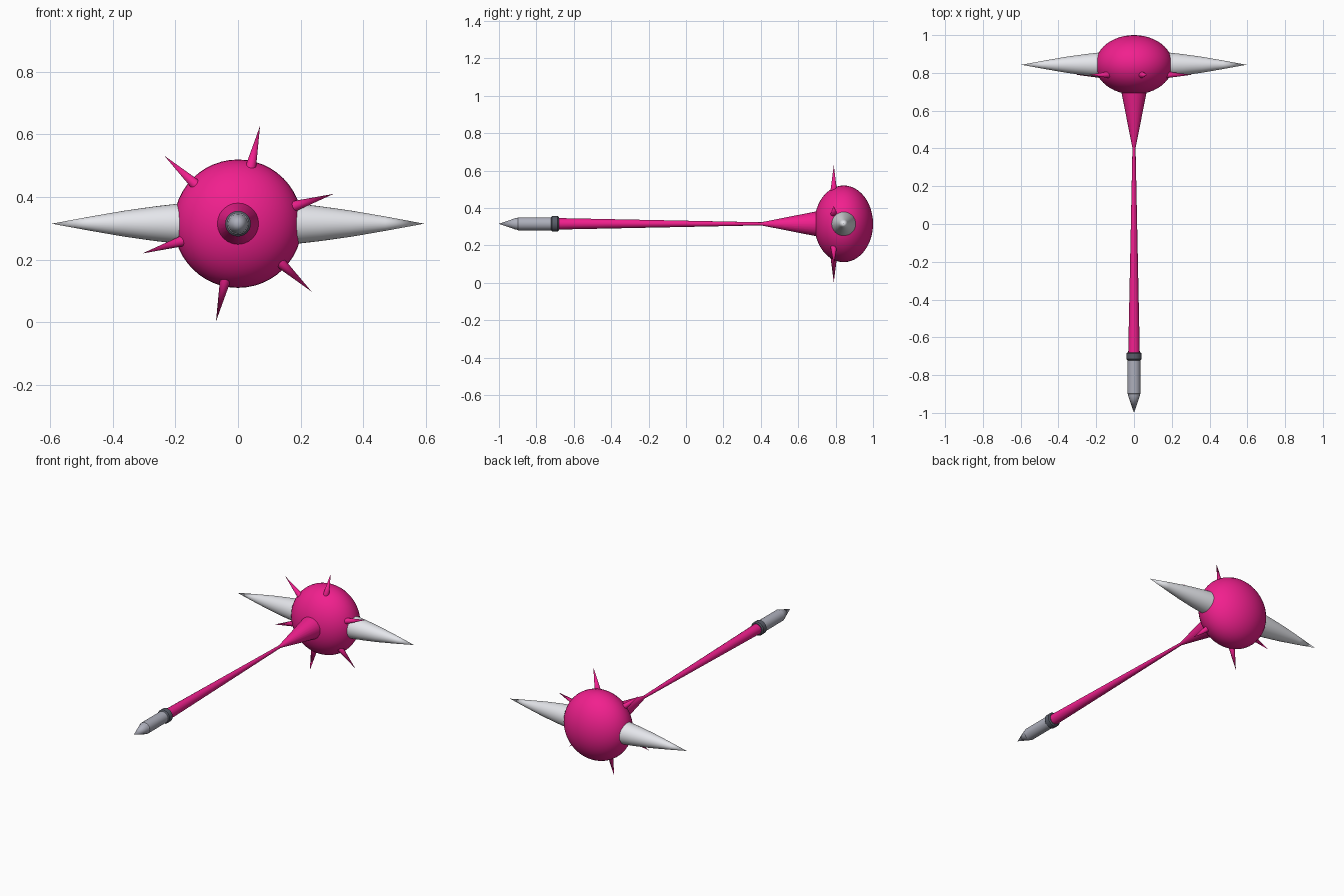
import bpy, bmesh
from math import cos, sin, pi, radians
from mathutils import Vector, Matrix

if "Cube" in bpy.data.objects:
    bpy.data.objects.remove(bpy.data.objects["Cube"])

CY, CZ = 0.843, 0.315  # head centre


def material(name, rgb):
    m = bpy.data.materials.new(name)
    m.diffuse_color = (*rgb, 1)
    m.use_nodes = True
    m.node_tree.nodes["Principled BSDF"].inputs["Base Color"].default_value = m.diffuse_color
    return m


PINK = material("pink", (0.88, 0.014, 0.27))
WHITE = material("pale_horn", (0.78, 0.79, 0.83))
STEEL = material("steel", (0.42, 0.43, 0.50))
DARK = material("dark_steel", (0.10, 0.11, 0.14))


def finish(name, bm, mat):
    bmesh.ops.recalc_face_normals(bm, faces=bm.faces)
    me = bpy.data.meshes.new(name)
    bm.to_mesh(me)
    bm.free()
    me.materials.append(mat)
    ob = bpy.data.objects.new(name, me)
    bpy.context.collection.objects.link(ob)
    bpy.ops.object.select_all(action='DESELECT')
    bpy.context.view_layer.objects.active = ob
    ob.select_set(True)
    bpy.ops.object.shade_smooth_by_angle(angle=radians(35))
    return ob


def turned(name, profile, origin, direction, mat, sides=24):
    """Lathe (distance, radius) pairs around a direction; ends are closed."""
    bm = bmesh.new()
    rot = Vector(direction).to_track_quat('Z', 'Y').to_matrix()
    place = lambda v: Vector(origin) + rot @ Vector(v)
    rings = []
    for d, r in profile:
        if r == 0:
            rings.append([bm.verts.new(place((0, 0, d)))])
        else:
            rings.append([bm.verts.new(place((r * cos(2 * pi * i / sides),
                                              r * sin(2 * pi * i / sides), d)))
                          for i in range(sides)])
    for a, b in zip(rings, rings[1:]):
        for i in range(sides):
            j = (i + 1) % sides
            if len(b) == 1:
                bm.faces.new((a[i], a[j], b[0]))
            else:
                bm.faces.new((a[i], a[j], b[j], b[i]))
    for ring in (rings[0], rings[-1]):
        if len(ring) > 1:
            bm.faces.new(ring)
    return finish(name, bm, mat)


# Flattened ball head
bm = bmesh.new()
bmesh.ops.create_uvsphere(
    bm, u_segments=48, v_segments=24, radius=1,
    matrix=Matrix.Translation((0, CY, CZ)) @ Matrix.Diagonal((0.205, 0.157, 0.205, 1))
    @ Matrix.Rotation(pi / 2, 4, 'X'))
finish("head", bm, PINK)

# Large horns on both sides, slightly bulging
for side, s in (("right", 1), ("left", -1)):
    turned("horn_" + side, [(0.14, 0.068), (0.19, 0.064), (0.26, 0.056), (0.36, 0.042),
                            (0.47, 0.023), (0.595, 0)],
           (0, CY, CZ), (s, 0, 0), WHITE, 32)

# Small thorns in a ring around the head
for k in range(6):
    a = radians(17.3 + 60 * k)
    turned(f"thorn_{k + 1}", [(0.17, 0.019), (0.32, 0)],
           (0, 0.79, CZ), (cos(a), 0, sin(a)), PINK, 12)

# Flared neck and tapering handle
axis, o = (0, 1, 0), (0, 0, CZ)
turned("neck", [(0.39, 0.006), (0.72, 0.071)], o, axis, PINK)
turned("handle", [(-0.70, 0.031), (0.42, 0.008)], o, axis, PINK, 16)

# Collar, grip and pointed end
turned("collar", [(-0.722, 0.035), (-0.716, 0.041), (-0.686, 0.041), (-0.68, 0.035)],
       o, axis, DARK)
turned("grip", [(-0.905, 0.029), (-0.898, 0.035), (-0.71, 0.035)], o, axis, STEEL)
turned("end_point", [(-0.89, 0.033), (-0.91, 0.031), (-1.0, 0)], o, axis, STEEL)
